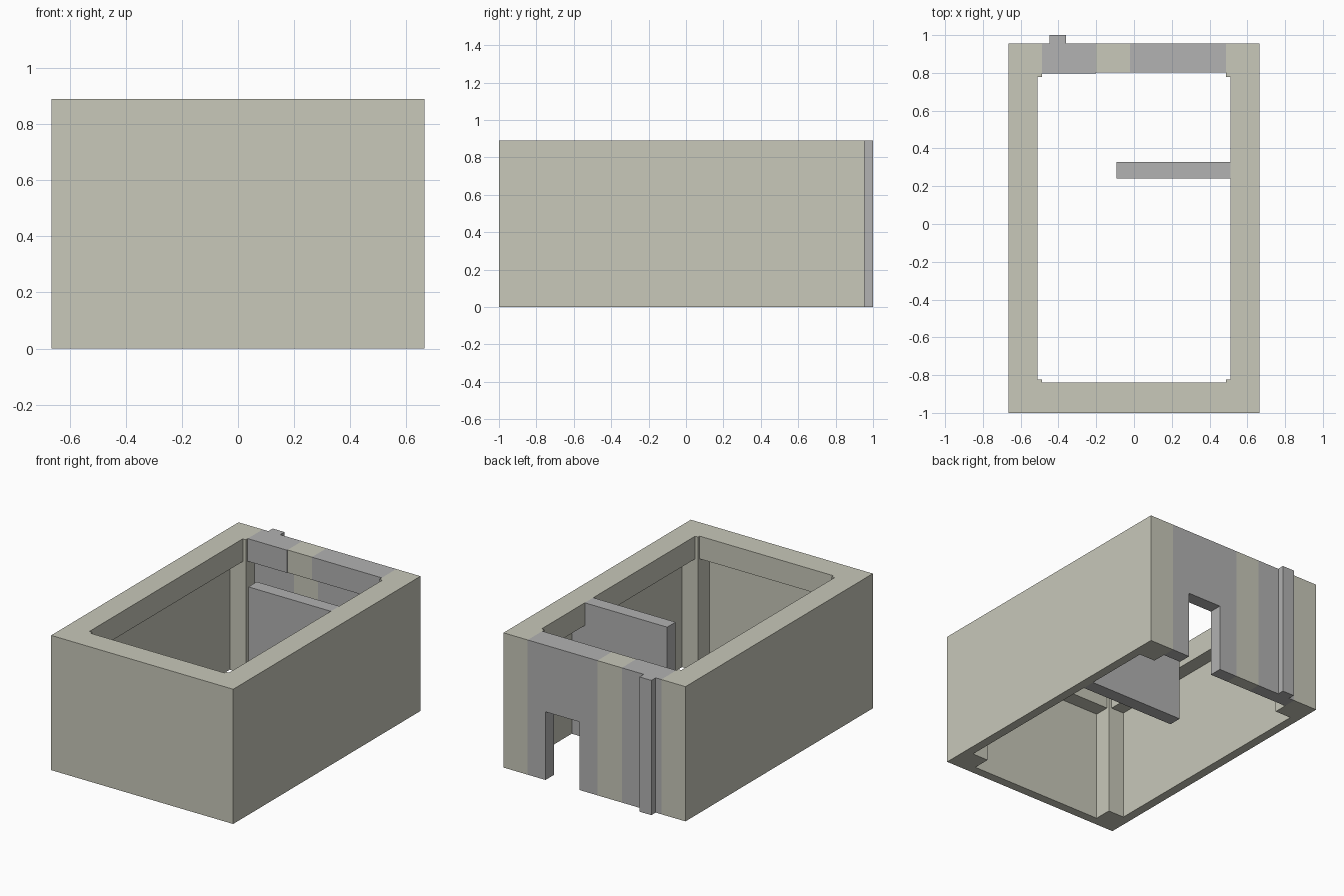
import bpy, bmesh

cube = bpy.data.objects.get("Cube")
if cube:
    bpy.data.objects.remove(cube, do_unlink=True)


def material(name, rgb):
    m = bpy.data.materials.new(name)
    m.use_nodes = True
    m.diffuse_color = (*rgb, 1)
    m.node_tree.nodes["Principled BSDF"].inputs["Base Color"].default_value = (*rgb, 1)
    return m


BEIGE = material("warm concrete", (0.58, 0.58, 0.49))
GREY = material("grey infill", (0.445, 0.445, 0.445))

# Main dimensions
HX, FRONT, BACK, TOP = 0.665, -1.0, 0.955, 0.89
COL = 0.177          # corner column width
BEAM_Z = 0.74        # underside of the ring beam
THIN = 0.06          # wall thickness below the beam
CX = HX - COL        # inner face of the columns
CF, CB = FRONT + COL, BACK - COL


def prism(name, profile, axis, lo, hi, mat):
    """Extrude a 2D profile along x or y; the profile holds (other axis, z)."""
    bm = bmesh.new()
    place = (lambda p, t: (t, p[0], p[1])) if axis == "x" else (lambda p, t: (p[0], t, p[1]))
    a = [bm.verts.new(place(p, lo)) for p in profile]
    b = [bm.verts.new(place(p, hi)) for p in profile]
    bm.faces.new(a)
    bm.faces.new(b)
    for i in range(len(a)):
        j = (i + 1) % len(a)
        bm.faces.new((a[i], a[j], b[j], b[i]))
    bmesh.ops.recalc_face_normals(bm, faces=bm.faces)
    mesh = bpy.data.meshes.new(name)
    bm.to_mesh(mesh)
    bm.free()
    mesh.materials.append(mat)
    ob = bpy.data.objects.new(name, mesh)
    bpy.context.collection.objects.link(ob)
    return ob


def box(name, x, y, z, mat):
    rect = [(y[0], z[0]), (y[1], z[0]), (y[1], z[1]), (y[0], z[1])]
    return prism(name, rect, "x", x[0], x[1], mat)


def wall_profile(outer, wall, beam):
    """Thin wall carrying a wider beam that overhangs inward."""
    return [(outer, 0), (wall, 0), (wall, BEAM_Z), (beam, BEAM_Z), (beam, TOP), (outer, TOP)]


# Corner columns and long side walls
for side, s in (("left", 1), ("right", -1)):
    xs = sorted((s * CX, s * HX))
    box(f"front_{side}_column", xs, (FRONT, CF), (0, TOP), BEIGE)
    box(f"back_{side}_column", xs, (CB, BACK), (0, TOP), BEIGE)
    prism(f"{side}_wall", wall_profile(s * HX, s * (HX - THIN), s * 0.51), "y", CF, CB, BEIGE)

# Front wall
prism("front_wall", wall_profile(FRONT, FRONT + THIN, -0.84), "x", -CX, CX, BEIGE)

# Back wall: two infill panels with a column between them
WALL_IN = 0.868
prism("back_right_panel", wall_profile(BACK, WALL_IN, 0.798), "x", -CX, -0.2, GREY)
prism("back_middle_column", wall_profile(BACK, WALL_IN, 0.803), "x", -0.2, -0.022, BEIGE)
panel = prism("back_left_panel", wall_profile(BACK, WALL_IN, 0.803), "x", -0.022, CX, GREY)

# Doorway cut through the left panel
cutter = box("doorway_cutter", (0.11, 0.358), (0.7, 1.1), (-0.1, 0.45), GREY)
cutter.hide_render = True
cut = panel.modifiers.new("doorway", "BOOLEAN")
cut.operation = "DIFFERENCE"
cut.solver = "EXACT"
cut.object = cutter
bpy.context.view_layer.objects.active = panel
bpy.ops.object.modifier_apply(modifier=cut.name)
bpy.data.objects.remove(cutter, do_unlink=True)

# Outside pilaster on the back wall
box("back_pilaster", (-0.447, -0.36), (BACK, 1.0), (0, TOP), GREY)

# Inner partition, notched to fit under the side beam
wall_in = HX - THIN
prism("partition", [(-0.092, 0), (wall_in, 0), (wall_in, BEAM_Z), (0.51, BEAM_Z),
                    (0.51, TOP), (-0.092, TOP)], "y", 0.24, 0.328, GREY)
